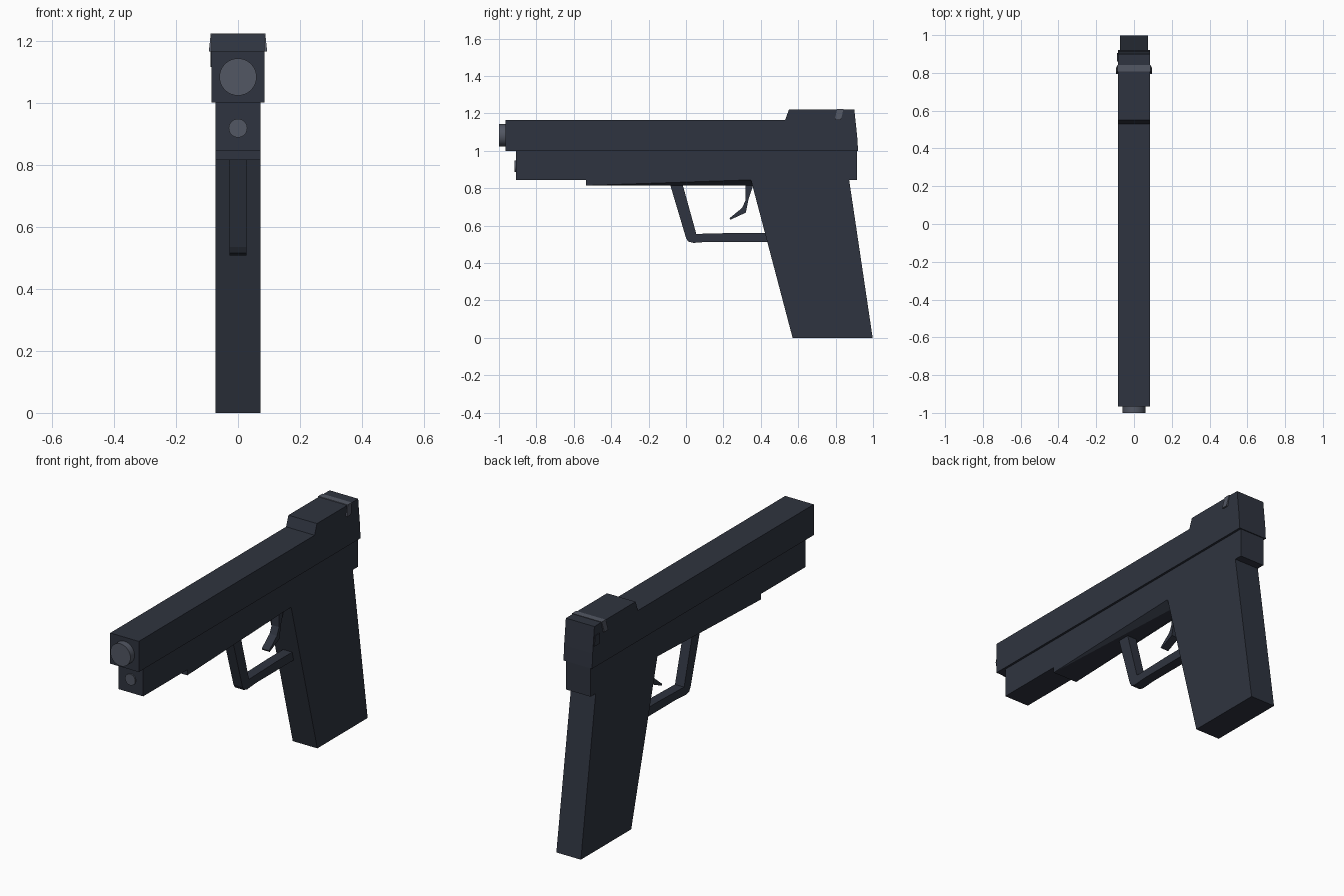
import bpy, bmesh, math

if "Cube" in bpy.data.objects:
    bpy.data.objects.remove(bpy.data.objects["Cube"])


def material(name, rgb):
    m = bpy.data.materials.new(name)
    m.diffuse_color = (*rgb, 1)
    m.use_nodes = True
    m.node_tree.nodes["Principled BSDF"].inputs["Base Color"].default_value = m.diffuse_color
    return m


DARK = material("dark_metal", (0.028, 0.034, 0.050))
STEEL = material("steel", (0.085, 0.095, 0.125))


def finish(name, bm, mat):
    bmesh.ops.recalc_face_normals(bm, faces=bm.faces)
    mesh = bpy.data.meshes.new(name)
    bm.to_mesh(mesh)
    bm.free()
    mesh.materials.append(mat)
    obj = bpy.data.objects.new(name, mesh)
    bpy.context.collection.objects.link(obj)
    return obj


def plate(name, profile, x0, x1, mat=DARK):
    """Extrude a (y, z) side profile from x0 to x1."""
    bm = bmesh.new()
    face = bm.faces.new([bm.verts.new((x0, y, z)) for y, z in profile])
    ext = bmesh.ops.extrude_face_region(bm, geom=[face])
    for v in ext["geom"]:
        if isinstance(v, bmesh.types.BMVert):
            v.co.x = x1
    return finish(name, bm, mat)


def hull(name, points, mat=DARK):
    """Convex solid from points mirrored across x = 0."""
    bm = bmesh.new()
    for x, y, z in points:
        bm.verts.new((x, y, z))
        bm.verts.new((-x, y, z))
    bmesh.ops.convex_hull(bm, input=bm.verts[:])
    return finish(name, bm, mat)


def rod(name, radius, y0, y1, z):
    bpy.ops.mesh.primitive_cylinder_add(
        vertices=32, radius=radius, depth=y1 - y0,
        location=(0, (y0 + y1) / 2, z), rotation=(math.pi / 2, 0, 0))
    obj = bpy.context.object
    obj.name = name
    obj.data.materials.append(STEEL)
    bpy.ops.object.shade_smooth_by_angle()


# Upper slide with raised rear block
plate("slide", [(-0.965, 1.0), (0.92, 1.0), (0.915, 1.08), (0.90, 1.22),
                (0.55, 1.22), (0.53, 1.165), (-0.965, 1.165)], -0.085, 0.085)

# Lower frame and grip
plate("frame", [(-0.91, 0.845), (0.915, 0.845), (0.915, 1.0), (-0.91, 1.0)],
      -0.073, 0.073)
plate("grip", [(0.347, 0.846), (0.57, 0.0), (0.998, 0.0), (0.872, 0.846)],
      -0.073, 0.073)

# Underside wedge narrowing towards the guard
hull("underside_wedge", [(0.073, -0.535, 0.815), (0.073, -0.535, 0.846),
                         (0.028, 0.37, 0.815), (0.073, 0.37, 0.846)])

# Guard and trigger
plate("trigger_guard", [(-0.085, 0.82), (0.0, 0.535), (0.012, 0.515),
                        (0.04, 0.508), (0.12, 0.514), (0.46, 0.514),
                        (0.46, 0.562), (0.29, 0.562), (0.055, 0.556),
                        (-0.018, 0.82)], -0.027, 0.027)
plate("trigger", [(0.318, 0.82), (0.318, 0.735), (0.30, 0.695), (0.233, 0.640),
                  (0.238, 0.632), (0.32, 0.67), (0.335, 0.745), (0.36, 0.82)],
      -0.022, 0.022)

# Rear strip wrapping over the block, with a small tab on the left
hull("rear_strip", [(0.094, 0.795, 1.165), (0.094, 0.828, 1.165),
                    (0.088, 0.808, 1.223), (0.088, 0.842, 1.223)], STEEL)
plate("left_tab", [(0.86, 1.115), (0.905, 1.115), (0.90, 1.17), (0.86, 1.17)],
      -0.089, -0.08)

# Barrel end and guide rod
rod("barrel", 0.06, -1.0, -0.90, 1.083)
rod("guide_rod", 0.03, -0.917, -0.85, 0.918)
